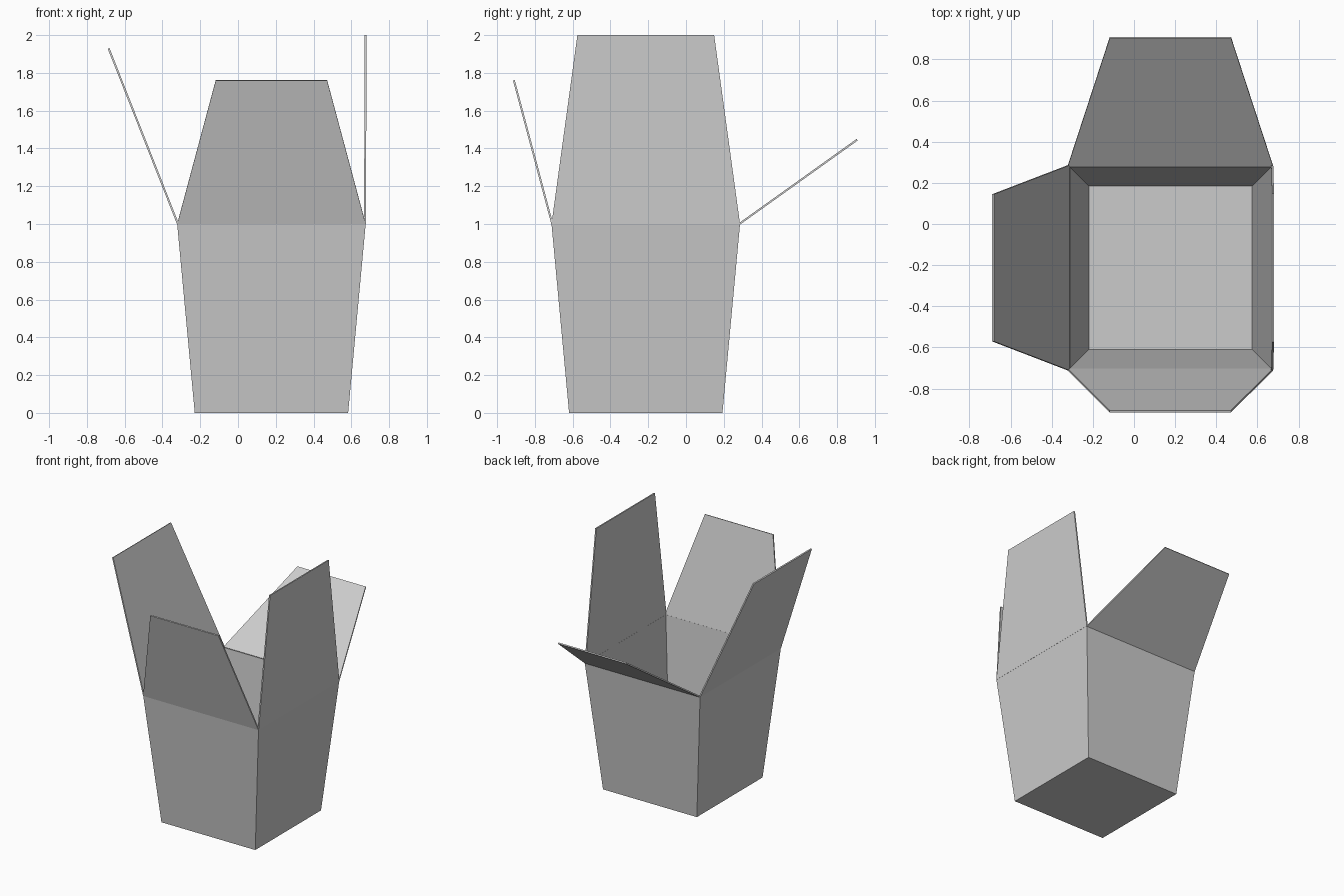
import bpy
from mathutils import Vector

if "Cube" in bpy.data.objects:
    bpy.data.objects.remove(bpy.data.objects["Cube"])

WALL = 0.01


def sheet(name, verts, faces, offset):
    # Thin board made from a flat outline
    mesh = bpy.data.meshes.new(name)
    mesh.from_pydata(verts, [], faces)
    obj = bpy.data.objects.new(name, mesh)
    bpy.context.collection.objects.link(obj)
    mod = obj.modifiers.new("thickness", "SOLIDIFY")
    mod.thickness = WALL
    mod.offset = offset
    mod.use_even_offset = True
    return obj


def square(centre, half, z):
    cx, cy = centre
    return [Vector((cx + sx * half, cy + sy * half, z))
            for sx, sy in ((-1, -1), (1, -1), (1, 1), (-1, 1))]


# Open tapered box
centre = (0.177, -0.213)
base = square(centre, 0.406, 0)
rim = square(centre, 0.499, 1)
walls = [(i, (i + 1) % 4, (i + 1) % 4 + 4, i + 4) for i in range(4)]
sheet("box_body", base + rim, [(3, 2, 1, 0)] + walls, -1)

# Tapered lid flaps: hinge edge, outward direction, lean, rise, tip half width
flaps = (
    ("front_flap", 0, (0, -1), 0.203, 0.76, 0.295),
    ("right_flap", 1, (1, 0), 0.004, 1.0, 0.362),
    ("back_flap", 2, (0, 1), 0.624, 0.446, 0.295),
    ("left_flap", 3, (-1, 0), 0.367, 0.93, 0.358),
)
hinge = square(centre, 0.495, 1)
corners = square(centre, 0.499, 1)
for name, i, (dx, dy), lean, rise, half in flaps:
    out = Vector((dx, dy, 0))
    j = (i + 1) % 4
    along = (corners[j] - corners[i]).normalized()
    mid = (hinge[i] + hinge[j]) / 2
    tip = mid + out * lean + Vector((0, 0, rise))
    sheet(name, [mid - along * 0.499, mid + along * 0.499,
                 tip + along * half, tip - along * half], [(0, 1, 2, 3)], 0)
